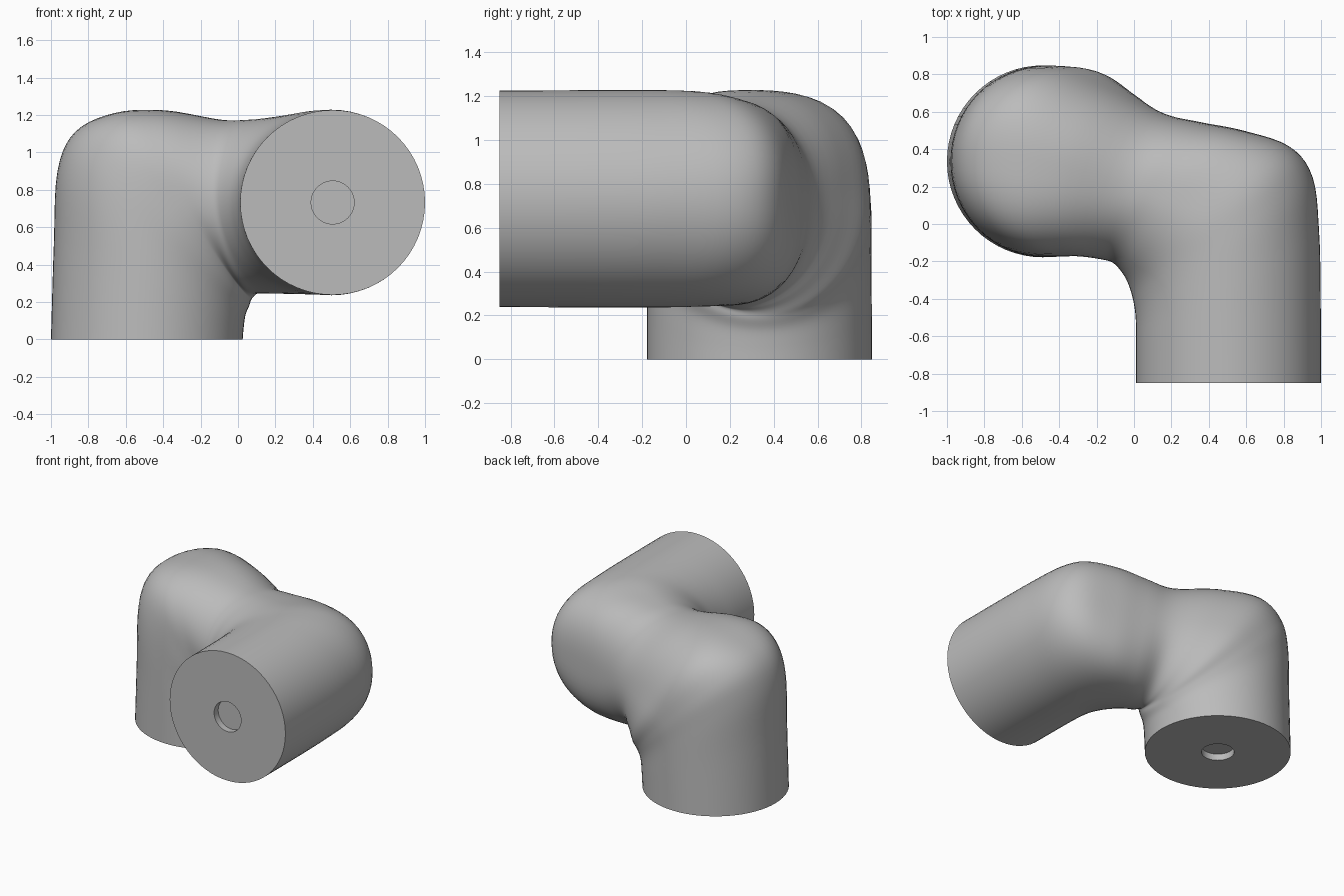
import bpy, bmesh, math
from mathutils import Vector

cube = bpy.data.objects.get("Cube")
if cube:
    bpy.data.objects.remove(cube, do_unlink=True)

SEGMENTS = 64
STEPS = 5
HOLE_RADIUS = 0.115
HOLE_DEPTH = 0.05


def section(top, bottom, back, front, n_top=2.0, n_back=2.0):
    """Cross-section frame: centre, top axis, back axis and roundness of the outer halves."""
    return [(Vector(top) + Vector(bottom)) / 2, (Vector(top) - Vector(bottom)) / 2,
            (Vector(back) - Vector(front)) / 2, Vector((n_top, n_back, 0))]


def upright(inner, outer, y, half, tilt=0.0, n=2.0):
    """Section of the upright leg, which bends in the xz plane."""
    c = Vector(((inner[0] + outer[0]) / 2, y, (inner[1] + outer[1]) / 2))
    b = Vector((tilt, half, 0))
    return section((outer[0], y, outer[1]), (inner[0], y, inner[1]), c + b, c - b, n_top=n)


def level(inner, outer, z, half, tilt=0.0, n=2.0):
    """Section of the level leg, which bends in the xy plane."""
    c = Vector(((inner[0] + outer[0]) / 2, (inner[1] + outer[1]) / 2, z))
    a = Vector((tilt, 0, half))
    return section(c + a, c - a, (*outer, z), (*inner, z), n_back=n)


# Sections from the floor end, round both elbows, to the front end
keys = [
    upright((0.025, 0), (-1, 0), 0.335, 0.513),
    upright((0.03, 0.06), (-0.985, 0.5), 0.335, 0.512),
    upright((0.04, 0.13), (-0.965, 0.9), 0.335, 0.51, n=2.1),
    upright((0.06, 0.18), (-0.87, 1.11), 0.335, 0.51, n=2.4),
    upright((0.07, 0.21), (-0.66, 1.21), 0.325, 0.497, 0.03, 2.9),
    upright((0.08, 0.23), (-0.4, 1.225), 0.27, 0.445, 0.09, 2.6),
    upright((0.1, 0.245), (-0.1, 1.175), 0.2, 0.393, 0.15, 2.2),
    level((-0.1, -0.215), (0.35, 0.545), 0.71, 0.465, -0.06, 2.5),
    level((-0.05, -0.28), (0.58, 0.5), 0.718, 0.475, -0.03, 2.8),
    level((-0.02, -0.35), (0.83, 0.415), 0.73, 0.49, n=2.4),
    level((0, -0.43), (0.955, 0.25), 0.732, 0.495, n=2.1),
    level((0.01, -0.52), (0.99, -0.05), 0.732, 0.496),
    level((0.011, -0.65), (0.998, -0.4), 0.732, 0.495),
    level((0.012, -0.85), (1, -0.85), 0.732, 0.494),
]


def spline(p, q, r, s, t):
    """Smooth curve between q and r."""
    return q + (r - p) * (t / 2) + (2 * p - 5 * q + 4 * r - s) * (t * t / 2) \
        + (3 * q - p - 3 * r + s) * (t ** 3 / 2)


def ring(centre, a, b, n):
    """Rounded loop of points in the plane of a and b."""
    points = []
    for i in range(SEGMENTS):
        ang = math.tau * i / SEGMENTS
        c, s = math.cos(ang), math.sin(ang)
        e = 2 + (n.x - 2) * (c > 0) + (n.y - 2) * (s > 0)
        k = (abs(c) ** e + abs(s) ** e) ** (-1 / e)
        points.append(centre + a * c * k + b * s * k)
    return points


def hole(key, inward):
    """Rim and floor of the round socket in an end cap, rim first."""
    centre, a, b, n = key
    a, b = a.normalized() * HOLE_RADIUS, b.normalized() * HOLE_RADIUS
    return [ring(centre, a, b, n), ring(centre + Vector(inward) * HOLE_DEPTH, a, b, n)]


# Loft: socket, tube, socket
loops = hole(keys[0], (0, 0, 1))[::-1]
for i in range(len(keys) - 1):
    four = [keys[max(0, min(len(keys) - 1, i + d))] for d in (-1, 0, 1, 2)]
    for step in range(STEPS):
        loops.append(ring(*(spline(*v, step / STEPS) for v in zip(*four))))
loops.append(ring(*keys[-1]))
loops += hole(keys[-1], (0, 1, 0))

bm = bmesh.new()
rows = [[bm.verts.new(p) for p in loop] for loop in loops]
for r0, r1 in zip(rows, rows[1:]):
    for i in range(SEGMENTS):
        j = (i + 1) % SEGMENTS
        bm.faces.new((r0[i], r0[j], r1[j], r1[i]))
bm.faces.new(rows[0][::-1])
bm.faces.new(rows[-1])
bmesh.ops.recalc_face_normals(bm, faces=bm.faces)
mesh = bpy.data.meshes.new("elbow_link")
bm.to_mesh(mesh)
bm.free()

# Plain grey finish
grey = bpy.data.materials.new("light_grey")
grey.use_nodes = True
colour = (0.5, 0.5, 0.5, 1)
grey.diffuse_color = colour
grey.node_tree.nodes["Principled BSDF"].inputs["Base Color"].default_value = colour
mesh.materials.append(grey)

link = bpy.data.objects.new("elbow_link", mesh)
bpy.context.collection.objects.link(link)
bpy.ops.object.select_all(action='DESELECT')
link.select_set(True)
bpy.context.view_layer.objects.active = link
bpy.ops.object.shade_smooth_by_angle(angle=math.radians(40))
